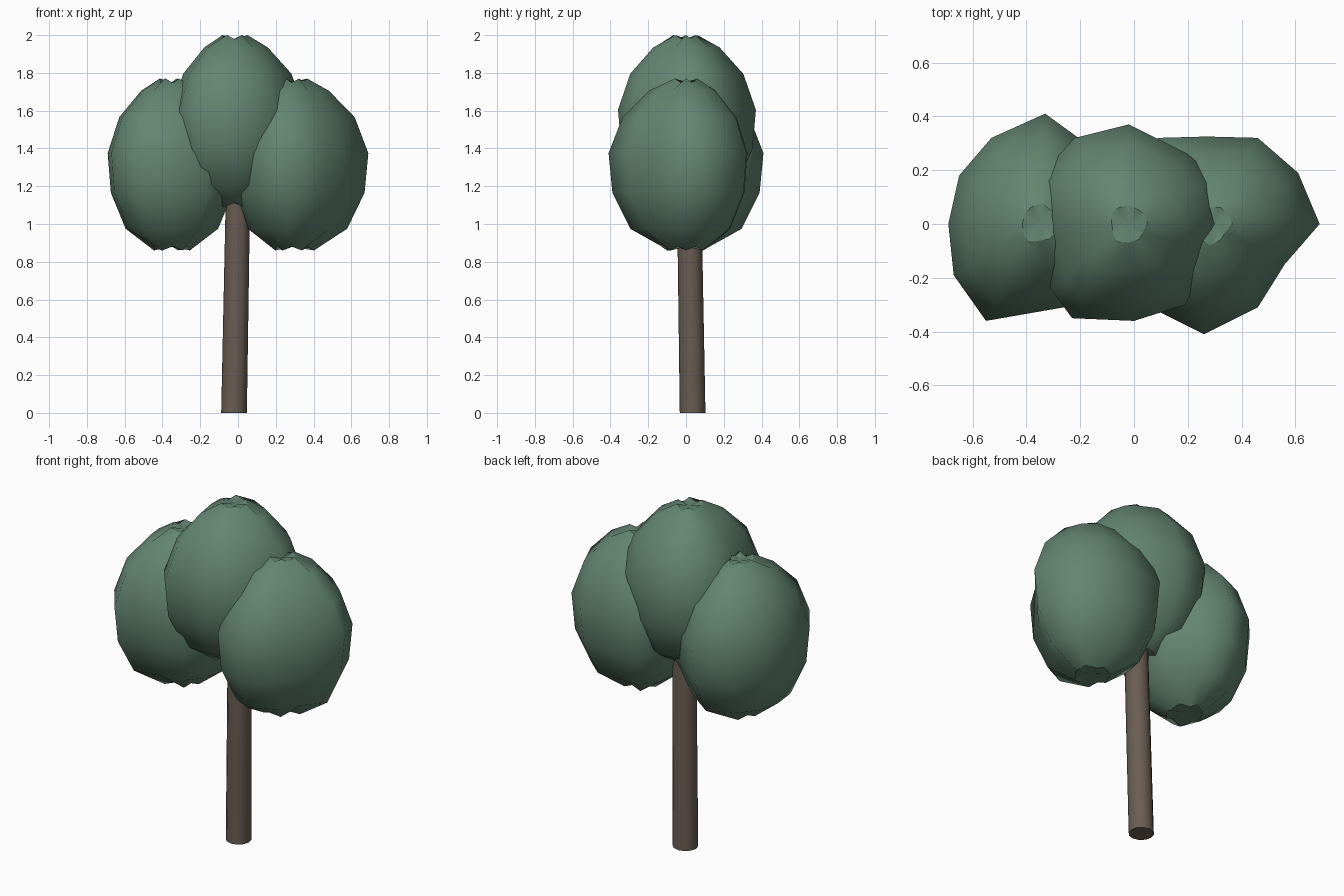
import bpy, bmesh, math
from mathutils import Vector

cube = bpy.data.objects.get("Cube")
if cube:
    bpy.data.objects.remove(cube)


def material(name, rgb):
    m = bpy.data.materials.new(name)
    m.use_nodes = True
    m.diffuse_color = (*rgb, 1)
    m.node_tree.nodes["Principled BSDF"].inputs["Base Color"].default_value = (*rgb, 1)
    return m


LEAF = material("leaf green", (0.125, 0.235, 0.165))
BARK = material("bark brown", (0.145, 0.110, 0.085))


def finish(name, bm, mat):
    bmesh.ops.recalc_face_normals(bm, faces=bm.faces)
    mesh = bpy.data.meshes.new(name)
    bm.to_mesh(mesh)
    bm.free()
    mesh.materials.append(mat)
    ob = bpy.data.objects.new(name, mesh)
    bpy.context.collection.objects.link(ob)
    return ob


# Shared crown profile: (share of the outline, height from the crown's middle)
PROFILE = [(0.28, -0.455), (0.72, -0.34), (0.95, -0.15), (1, 0.06),
           (0.82, 0.25), (0.48, 0.39), (0.19, 0.455)]


def crown(name, centre, outline):
    """Faceted leaf mass: an uneven outline swept up the profile, with notched, sunken ends."""
    bm = bmesh.new()
    centre = Vector(centre)
    rings = []
    for level, (share, z) in enumerate(PROFILE):
        at_end = level in (0, len(PROFILE) - 1)
        ring = []
        for i, (x, y) in enumerate(outline):
            notch = 0.022 * (i % 2) if at_end else 0
            height = z - math.copysign(notch, z)
            ring.append(bm.verts.new(centre + Vector((x * share, y * share, height))))
        rings.append(ring)
    count = len(outline)
    for low, high in zip(rings, rings[1:]):
        for i in range(count):
            j = (i + 1) % count
            bm.faces.new((low[i], low[j], high[j], high[i]))
    # End caps, dipping slightly toward the middle
    for ring, z in ((rings[0], -0.435), (rings[-1], 0.435)):
        pole = bm.verts.new(centre + Vector((0, 0, z)))
        for i in range(count):
            bm.faces.new((ring[i], ring[(i + 1) % count], pole))
    for face in bm.faces:
        face.smooth = True
    for ring in (rings[0], rings[-1]):
        for i in range(count):
            bm.edges.get((ring[i], ring[(i + 1) % count])).smooth = False
    return finish(name, bm, LEAF)


crown("crown_top", (-0.02, 0, 1.545), [
    (0.37, 0), (0.32, 0.17), (0.22, 0.26), (0, 0.37), (-0.20, 0.32), (-0.33, 0.18),
    (-0.33, 0), (-0.29, -0.24), (-0.21, -0.35), (0.02, -0.36), (0.21, -0.30), (0.30, -0.12)])
crown("crown_right", (-0.35, 0, 1.315), [
    (-0.34, 0), (-0.30, 0.18), (-0.18, 0.32), (0.02, 0.41), (0.13, 0.33), (0.30, 0.20),
    (0.34, 0), (0.29, -0.18), (0.20, -0.29), (0.03, -0.32), (-0.20, -0.36), (-0.32, -0.19)])
crown("crown_left", (0.29, 0, 1.315), [
    (0.40, 0), (0.32, 0.19), (0.17, 0.32), (-0.02, 0.325), (-0.20, 0.32), (-0.30, 0.18),
    (-0.33, 0), (-0.29, -0.18), (-0.19, -0.33), (-0.03, -0.41), (0.17, -0.31), (0.27, -0.15)])

# Leaning trunk
bm = bmesh.new()
bmesh.ops.create_cone(bm, cap_ends=True, segments=12, radius1=0.068, radius2=0.064, depth=1.3)
for v in bm.verts:
    v.co.z += 0.65
    v.co.x += -0.021 + 0.018 * v.co.z
    v.co.y += 0.035 - 0.016 * v.co.z
for face in bm.faces:
    face.smooth = len(face.verts) == 4
for edge in bm.edges:
    edge.smooth = all(len(f.verts) == 4 for f in edge.link_faces)
finish("trunk", bm, BARK)
